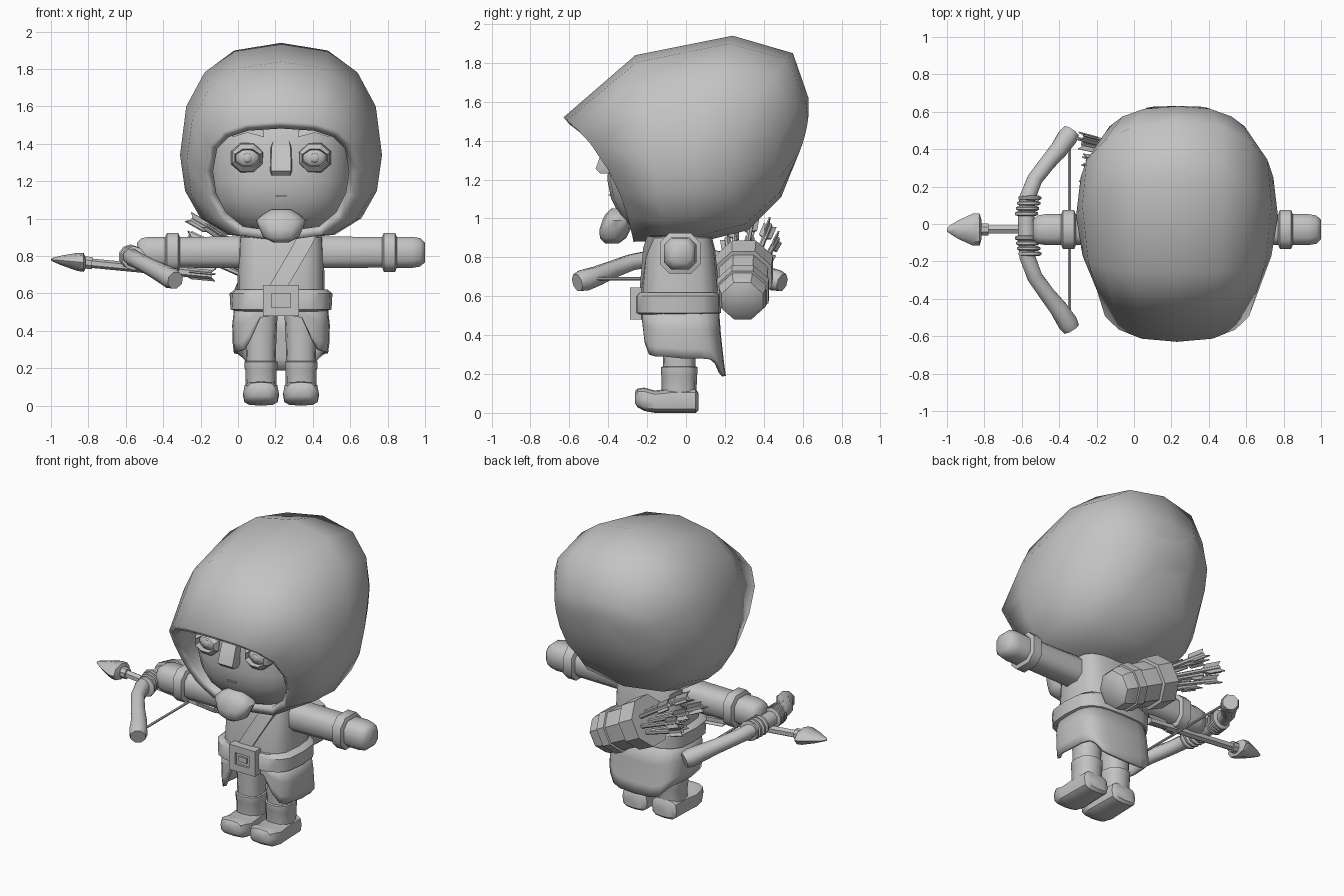
import bpy, bmesh, math, random
from mathutils import Vector, Matrix

if "Cube" in bpy.data.objects:
    bpy.data.objects.remove(bpy.data.objects["Cube"])

random.seed(4)
CX, CY = 0.23, -0.03          # body axis
clay = bpy.data.materials.new("plain_grey")
clay.diffuse_color = (0.55, 0.55, 0.55, 1)
clay.use_nodes = True
clay.node_tree.nodes["Principled BSDF"].inputs["Base Color"].default_value = clay.diffuse_color


def make(name, verts, faces, angle=40, solid=0):
    me = bpy.data.meshes.new(name)
    me.from_pydata([tuple(v) for v in verts], [], faces)
    bm = bmesh.new()
    bm.from_mesh(me)
    bmesh.ops.recalc_face_normals(bm, faces=bm.faces)
    bm.to_mesh(me)
    bm.free()
    for p in me.polygons:
        p.use_smooth = True
    me.set_sharp_from_angle(angle=math.radians(angle))
    me.materials.append(clay)
    ob = bpy.data.objects.new(name, me)
    bpy.context.collection.objects.link(ob)
    if solid:
        m = ob.modifiers.new("thickness", 'SOLIDIFY')
        m.thickness, m.offset = solid, -1
    return ob


def loft(name, rings, caps=(True, True), **kw):
    n = len(rings[0])
    verts = [p for r in rings for p in r]
    faces = [(i * n + j, i * n + (j + 1) % n, (i + 1) * n + (j + 1) % n, (i + 1) * n + j)
             for i in range(len(rings) - 1) for j in range(n)]
    if caps[0]:
        faces.append(tuple(range(n)))
    if caps[1]:
        faces.append(tuple(range(len(verts) - n, len(verts))))
    return make(name, verts, faces, **kw)


def spow(v, e):
    return math.copysign(abs(v) ** e, v)


def section(cx, cy, z, hx, hy, n=16, e=0.6):
    """Rounded-box outline, starting at the front."""
    return [Vector((cx + hx * spow(math.sin(a), e), cy - hy * spow(math.cos(a), e), z))
            for a in (2 * math.pi * k / n for k in range(n))]


def tube(name, pts, radii, n=8, e=1, **kw):
    pts = [Vector(p) for p in pts]
    rings = []
    for i, p in enumerate(pts):
        d = (pts[min(i + 1, len(pts) - 1)] - pts[max(i - 1, 0)]).normalized()
        s = d.cross(Vector((0, 0, 1)))
        s = s.normalized() if s.length > 0.05 else Vector((1, 0, 0))
        u = s.cross(d)
        rings.append([p + radii[i] * (s * spow(math.cos(a), e) + u * spow(math.sin(a), e))
                      for a in (2 * math.pi * (k + .5) / n for k in range(n))])
    return loft(name, rings, **kw)


def box(name, x0, x1, y0, y1, z0, z1):
    return loft(name, [[(x0, y0, z), (x1, y0, z), (x1, y1, z), (x0, y1, z)] for z in (z0, z1)])


def ball(name, c, r, seg=16):
    bm = bmesh.new()
    bmesh.ops.create_uvsphere(bm, u_segments=seg, v_segments=seg // 2 + 2, radius=1,
                              matrix=Matrix.Translation(c) @ Matrix.Diagonal((*r, 1)))
    bm.verts.index_update()
    v, f = [x.co.copy() for x in bm.verts], [[x.index for x in q.verts] for q in bm.faces]
    bm.free()
    return make(name, v, f)


# Hood: rings through top, side and bottom (y, z) points, opening first
def hood_ring(top, side, bot, hw, n=16):
    t, s, b = Vector(top), Vector(side), Vector(bot)
    ring = []
    for k in range(n):
        a = 2 * math.pi * k / n
        c = math.cos(a)
        if c > 0:
            c = c ** .8
        p = s + c * (t - b) / 2 + c * c * ((t + b) / 2 - s)
        ring.append((CX + hw * spow(math.sin(a), 0.65 if c < -.01 else .8), p.x, p.y))
    return ring


loft("hood", [
    hood_ring((-.63, 1.52), (-.40, 1.25), (-.27, .88), .41),
    hood_ring((-.26, 1.84), (-.17, 1.30), (-.10, .885), .505),
    hood_ring((.24, 1.94), (.04, 1.34), (.10, .885), .54),
    hood_ring((.55, 1.85), (.25, 1.36), (.32, .94), .515),
    hood_ring((.63, 1.62), (.47, 1.38), (.49, 1.11), .385),
    hood_ring((.63, 1.53), (.61, 1.42), (.57, 1.31), .17)],
    caps=(False, True), angle=70, solid=.05)

# Face
loft("head", [section(CX, -.02, z, hx, hy, 20, .8) for z, hx, hy in
              ((.93, .20, .22), (.96, .26, .27), (1.02, .33, .325), (1.1, .375, .365), (1.2, .39, .385),
               (1.35, .39, .37), (1.5, .36, .35), (1.62, .25, .25))], angle=60)
loft("nose", [[(CX - w, -.33, z), (CX - w * .85, y, z), (CX + w * .85, y, z), (CX + w, -.33, z)]
              for z, w, y in ((1.23, .055, -.44), (1.255, .063, -.465), (1.38, .06, -.42), (1.415, .05, -.38))])
box("mouth", CX - .03, CX + .03, -.398, -.36, 1.117, 1.124)
loft("chin_tuft", [section(CX, cy, z, hx, hy, 12, .85) for z, hx, hy, cy in
                   ((.872, .04, .035, -.38), (.90, .095, .068, -.375), (.945, .115, .08, -.365),
                    (.99, .135, .075, -.355), (1.02, .10, .07, -.345), (1.05, .055, .045, -.34))], angle=60)
for s in (-1, 1):
    ex = CX + s * .18
    rings = [[(ex + hx * math.sin(a), y, 1.325 + hz * math.cos(a))
              for a in (math.pi * (k + .5) / 4 for k in range(8))]
             for hx, hz, y in ((.095, .09, -.32), (.088, .08, -.395), (.072, .05, -.42), (.065, .04, -.37))]
    loft("eyelid", rings, caps=(False, False), angle=25)
    ball("eyeball", (ex, -.355, 1.325), (.072, .055, .06), 12)
    ball("iris", (ex, -.405, 1.325), (.025, .009, .025), 8)
    loft("eyebrow", [[(ex + s * x, -.30, z - .015), (ex + s * x, -.39, z - .015),
                      (ex + s * x, -.38, z + .02), (ex + s * x, -.30, z + .02)]
                     for x, z in ((-.09, 1.45), (0, 1.475), (.08, 1.45))])

# Torso, strap and belt
loft("torso", [section(CX, CY + dy, z, hx, hy) for z, hx, hy, dy in
               ((.52, .235, .2, 0), (.64, .232, .2, 0), (.84, .23, .18, 0), (.90, .225, .165, 0), (.925, .19, .13, 0))])
loft("chest_strap", [[(x, y, z), (x + .1, y, z), (x + .1, y + .05, z), (x, y + .05, z)]
                     for x, y, z in ((.155, -.24, .62), (.29, -.22, .85), (.32, -.2, .91))])
loft("belt", [section(CX, CY - .01, z, hx, hy) for z, hx, hy in
              ((.505, .24, .2), (.515, .27, .22), (.60, .275, .22), (.62, .25, .205))])
box("buckle_plate", CX - .095, CX + .095, -.275, -.23, .48, .645)
for s in (-1, 1):
    box("buckle_frame_side", CX + s * .0725 - .0225, CX + s * .0725 + .0225, -.288, -.27, .48, .645)
    box("buckle_frame_bar", CX - .05, CX + .05, -.288, -.27, .5625 + s * .06 - .0225, .5625 + s * .06 + .0225)
box("buckle_tongue", CX - .03, CX + .03, -.282, -.27, .545, .58)

# Skirt with an open front and a long back hem
hem = [.49, .47, .36, .30, .29, .29, .28, .28, .275, .255, .21, .195, .19]
hem += hem[-2:0:-1]
skirt = []
for f in (0, .4, .8, 1):
    ring = section(CX, CY + .01 * f, 0, .25 + .012 * math.sin(f * 3), .2 + .01 * f, 24)
    for p, h in zip(ring, hem):
        p.z = .53 + (h - .53) * f
        if p.y > .1:
            p.y += .015 * f * f
    skirt.append(ring)
loft("skirt", skirt, caps=(False, False), solid=.02)

# Legs and boots
for s in (-1, 1):
    lx = CX + s * .107
    loft("leg", [section(lx, -.035, z, r, r * 1.05, 12, .8) for z, r in ((.1, .075), (.35, .082), (.56, .092))])
    loft("boot_shaft", [section(lx, -.035, z, r, r * 1.08, 12, .8)
                        for z, r in ((.08, .083), (.19, .084), (.2, .087), (.235, .087), (.24, .075))])
    foot = []
    for y, w, z0, z1 in ((.065, .07, .015, .10), (.05, .09, 0, .125), (-.08, .094, 0, .125),
                         (-.16, .097, 0, .115), (-.215, .095, .01, .13), (-.25, .075, .03, .125), (-.262, .04, .05, .11)):
        m, h = (z0 + z1) / 2, (z1 - z0) / 2
        foot.append([(lx + w * spow(math.sin(a), .6), y, m + h * spow(math.cos(a), .6))
                     for a in (math.pi * k / 6 for k in range(12))])
    loft("boot_foot", foot)

# Arms, cuffs and hands
for s in (-1, 1):
    def arm(name, prof):
        tube(name, [(CX + s * x, CY, .82) for x, r in prof], [r for x, r in prof], 8, e=.7, angle=50)
    arm("sleeve", ((.12, .088), (.22, .09), (.56, .086)))
    arm("cuff", ((.54, .085), (.55, .11), (.61, .11), (.62, .085)))
    arm("hand", ((.61, .087), (.70, .088), (.745, .08), (.77, .055)))


# Bow, grip wraps and string
def bow_z(x):
    return .80 - (x + .58) * .53


half = [(-.575, .06), (-.57, .14), (-.53, .24), (-.46, .33), (-.40, .40), (-.355, .465), (-.335, .495)]
path = [(x, -y * 1.08 - .025, bow_z(x)) for x, y in reversed(half)] + [(x, y, bow_z(x)) for x, y in half]
rad = [.048, .046, .044, .046, .052, .058, .048]
tube("bow", path, rad[::-1] + rad, 8, angle=50)
for s in (-1, 1):
    for k in range(4):
        y = s * (.065 + .028 * k) - .01
        x = -.575 + .006 * k
        tube("grip_wrap", [(x, y + d, bow_z(x)) for d in (-.013, -.006, .006, .013)], [.05, .065, .065, .05], 10)
tube("bow_string", [(-.345, -.46, .69), (-.345, .43, .69)], [.008, .008], 6)


# Arrows
def fletched(name, a, b, r, vane, length):
    a, b = Vector(a), Vector(b)
    d = (b - a).normalized()
    tube(name + "_shaft", [a, b], [r, r], 6)
    side = d.orthogonal().normalized()
    for k in range(3):
        o = Matrix.Rotation(k * 2.094 + random.random(), 3, d) @ side * vane
        t = d.cross(o).normalized() * .004
        outline = [b - d * length, b - d * length * .7 + o, b + d * .02 + o, b - d * .02]
        loft(name + "_vane", [[p + t for p in outline], [p - t for p in outline]])


fletched("drawn_arrow", (-.85, CY, .768), (-.14, CY, .70), .025, .04, .16)
tube("arrow_socket", [(-.78, CY, .763), (-.83, CY, .766)], [.035, .035], 8)
head = []
for x, w, h in ((-.815, .05, .03), (-.825, .085, .05), (-.86, .086, .048), (-.94, .05, .027), (-.99, .018, .01), (-1, .008, .005)):
    z = .768 - (x + .85) * .09
    head.append([(x, CY + w * math.cos(a), z + h * math.sin(a)) for a in (math.pi * k / 4 for k in range(8))])
loft("arrow_head", head)

# Quiver slung across the back, with spare arrows
q0, q1 = Vector((.40, .29, .575)), Vector((.05, .30, .755))


def quiver_part(name, prof, **kw):
    tube(name, [q0.lerp(q1, f) for f, r in prof], [r for f, r in prof], 8, angle=35, **kw)


quiver_part("quiver_body", ((-.06, .07), (.0, .115), (.1, .13), (.9, .138), (.97, .138), (.97, .12), (.75, .11)))
quiver_part("quiver_lower_band", ((.2, .12), (.21, .142), (.36, .145), (.37, .12)))
quiver_part("quiver_rim", ((.7, .13), (.71, .156), (1, .16), (1, .125), (.8, .115)), caps=(False, False))
ax = (q1 - q0).normalized()
for k in range(9):
    a = k * 2 * math.pi / 8
    off = Vector((0, math.cos(a), math.sin(a))) * (1 if k < 8 else 0)
    end = q1 + Vector((random.uniform(-.34, -.2), .04, .14)) + Vector((0, off.y * .13, off.z * .10))
    fletched("spare_arrow", q1 - ax * .12 + off * .06, end, .014, .036, .13)
